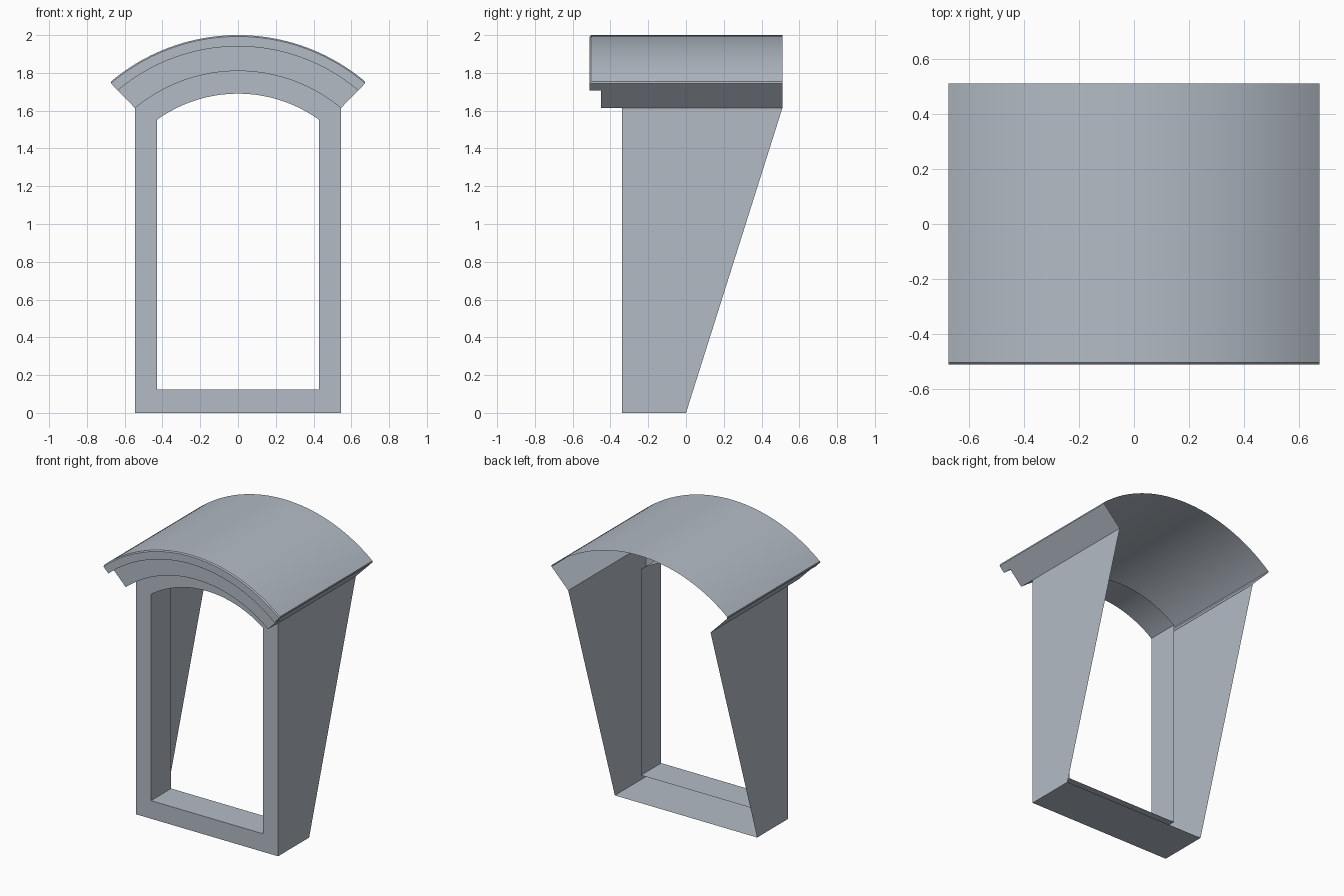
import bpy, bmesh, math

if "Cube" in bpy.data.objects:
    bpy.data.objects.remove(bpy.data.objects["Cube"])

CZ = 0.956                                     # common centre height of all arches
R_TOP, R_MID, R_LOW, R_OPEN = 1.044, 0.984, 0.854, 0.734
W_ROOF, W_WALL, W_OPEN = 0.678, 0.545, 0.428   # half widths
Y_BACK, Y_LIP, Y_STEP, Y_WALL, Y_REVEAL = 0.51, -0.51, -0.45, -0.34, -0.12
SILL = 0.125
SEG = 40

mat = bpy.data.materials.new("blue grey")
mat.diffuse_color = (0.45, 0.50, 0.56, 1)
mat.use_nodes = True
mat.node_tree.nodes["Principled BSDF"].inputs["Base Color"].default_value = mat.diffuse_color


def arc(r, half, y):
    """Arch points running from +x to -x."""
    a = math.asin(half / r)
    pts = []
    for i in range(SEG + 1):
        t = a - 2 * a * i / SEG
        pts.append((r * math.sin(t), y, CZ + r * math.cos(t)))
    return pts


def outline(r, half, bottom, y):
    """Closed arched window outline."""
    return [(half, y, bottom)] + arc(r, half, y) + [(-half, y, bottom), (half, y, bottom)]


def loft(bm, sections):
    for a, b in zip(sections, sections[1:]):
        for i in range(len(a) - 1):
            face(bm, [a[i], a[i + 1], b[i + 1], b[i]])


def face(bm, pts):
    bm.faces.new([bm.verts.new(p) for p in pts])


def finish(bm, name):
    bmesh.ops.remove_doubles(bm, verts=bm.verts, dist=1e-4)
    me = bpy.data.meshes.new(name)
    bm.to_mesh(me)
    bm.free()
    me.materials.append(mat)
    ob = bpy.data.objects.new(name, me)
    bpy.context.collection.objects.link(ob)
    bpy.ops.object.select_all(action='DESELECT')
    ob.select_set(True)
    bpy.context.view_layer.objects.active = ob
    bpy.ops.object.shade_smooth_by_angle(angle=math.radians(25))


# curved roof: open shell with stepped front moulding
def roof_arc(r, y):
    k = (r - R_LOW) / (R_TOP - R_LOW)
    return arc(r, W_WALL + (W_ROOF - W_WALL) * k, y)


bm = bmesh.new()
steps = [(R_TOP, Y_BACK), (R_TOP, Y_LIP), (R_MID, Y_LIP),
         (R_MID, Y_STEP), (R_LOW, Y_STEP), (R_LOW, Y_WALL)]
sections = [roof_arc(r, y) for r, y in steps]
loft(bm, sections)

# sloping eaves closing both ends of the roof
low_back = roof_arc(R_LOW, Y_BACK)
face(bm, [s[0] for s in sections] + [low_back[0]])
face(bm, ([s[-1] for s in sections] + [low_back[-1]])[::-1])
bmesh.ops.remove_doubles(bm, verts=bm.verts, dist=1e-4)

# small chamfer round the outer rim
rim = [e for e in bm.edges if len(e.link_faces) == 2
       and all(abs(math.hypot(v.co.x, v.co.z - CZ) - R_TOP) < 1e-3 for v in e.verts)
       and e.calc_face_angle() > 0.7]
bmesh.ops.bevel(bm, geom=rim, offset=0.007, segments=1, affect='EDGES')
finish(bm, "arched_roof")

# front frame with its deep window reveal
bm = bmesh.new()
loft(bm, [outline(R_LOW, W_WALL, 0, Y_WALL),
          outline(R_OPEN, W_OPEN, SILL, Y_WALL),
          outline(R_OPEN, W_OPEN, SILL, Y_REVEAL)])
finish(bm, "front_frame")

# tapered side walls and bottom panel
z_eave = CZ + math.sqrt(R_LOW ** 2 - W_WALL ** 2)
side = [(Y_WALL, 0), (0, 0), (Y_BACK, z_eave), (Y_WALL, z_eave)]
for name, s in (("right_wall", 1), ("left_wall", -1)):
    bm = bmesh.new()
    face(bm, [(s * W_WALL, y, z) for y, z in side][::s])
    finish(bm, name)

bm = bmesh.new()
face(bm, [(-W_WALL, Y_WALL, 0), (-W_WALL, 0, 0), (W_WALL, 0, 0), (W_WALL, Y_WALL, 0)])
finish(bm, "bottom_panel")
